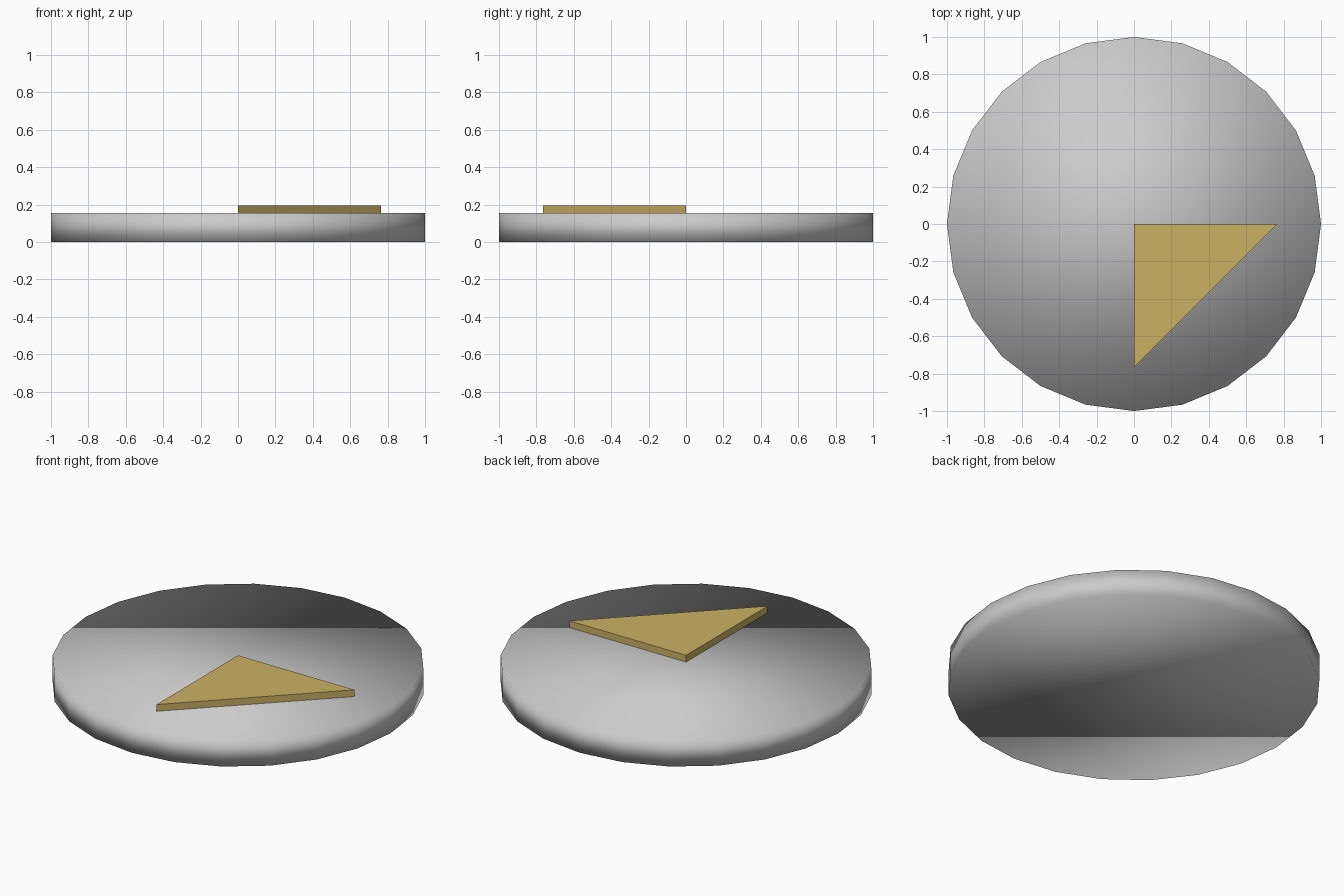
import bpy, bmesh

if "Cube" in bpy.data.objects:
    bpy.data.objects.remove(bpy.data.objects["Cube"])

DISC_H = 0.155
TOP = 0.195
LEG = 0.765

# Round base: 24-sided disc, fully smooth shaded
bpy.ops.mesh.primitive_cylinder_add(vertices=24, radius=1, depth=DISC_H,
                                    end_fill_type='NGON', location=(0, 0, DISC_H / 2))
disc = bpy.context.object
disc.name = "base_disc"
bpy.ops.object.shade_smooth()

# Triangular plate: right-angled corner on the disc centre
bm = bmesh.new()
outline = [(0, 0), (0, -LEG), (LEG, 0)]
face = bm.faces.new([bm.verts.new((x, y, DISC_H)) for x, y in outline])
ext = bmesh.ops.extrude_face_region(bm, geom=[face], use_keep_orig=True)
bmesh.ops.translate(bm, vec=(0, 0, TOP - DISC_H),
                    verts=[g for g in ext["geom"] if isinstance(g, bmesh.types.BMVert)])
bmesh.ops.recalc_face_normals(bm, faces=bm.faces)
mesh = bpy.data.meshes.new("triangle_plate")
bm.to_mesh(mesh)
bm.free()
plate = bpy.data.objects.new("triangle_plate", mesh)
bpy.context.collection.objects.link(plate)

# Gold colour
gold = bpy.data.materials.new("gold")
gold.diffuse_color = (0.60, 0.44, 0.13, 1)
gold.use_nodes = True
gold.node_tree.nodes["Principled BSDF"].inputs["Base Color"].default_value = gold.diffuse_color
mesh.materials.append(gold)
